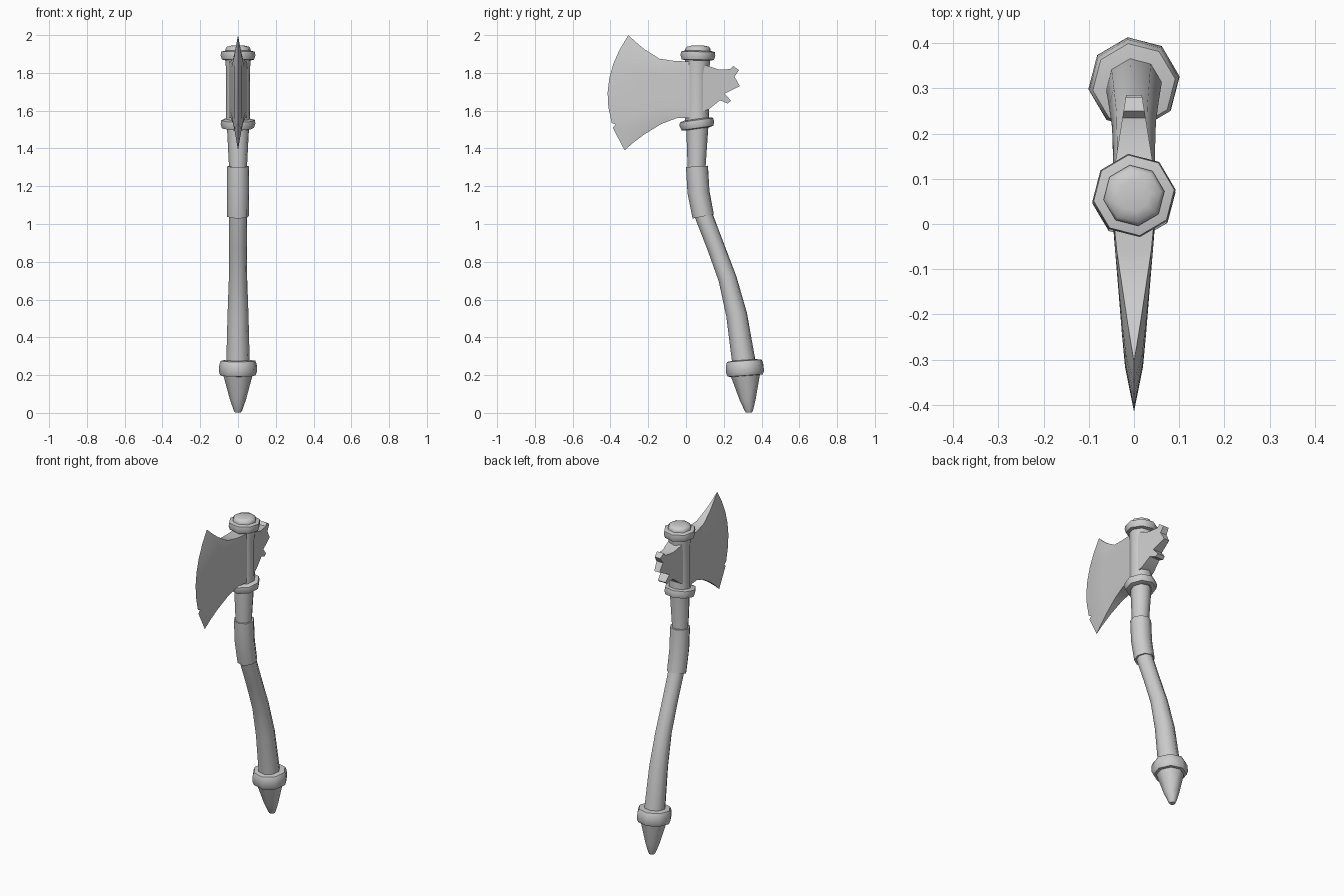
import bpy, bmesh, math
from mathutils import Vector

if "Cube" in bpy.data.objects:
    bpy.data.objects.remove(bpy.data.objects["Cube"])

SIDES = 8
TWIST = math.radians(8)


def finish(name, bm, angle=35):
    bmesh.ops.recalc_face_normals(bm, faces=bm.faces)
    me = bpy.data.meshes.new(name)
    bm.to_mesh(me)
    bm.free()
    ob = bpy.data.objects.new(name, me)
    bpy.context.collection.objects.link(ob)
    bpy.ops.object.select_all(action='DESELECT')
    ob.select_set(True)
    bpy.context.view_layer.objects.active = ob
    bpy.ops.object.shade_smooth_by_angle(angle=math.radians(angle))
    return ob


def tube(name, rows, angle=50):
    """Eight-sided sweep through (y, z, radius) rows, square to the path."""
    bm = bmesh.new()
    rings = []
    for i, (y, z, r) in enumerate(rows):
        a, b = rows[max(i - 1, 0)], rows[min(i + 1, len(rows) - 1)]
        t = Vector((0, b[0] - a[0], b[1] - a[1])).normalized()
        side = Vector((0, t.z, -t.y))
        ring = []
        for k in range(SIDES):
            an = TWIST + 2 * math.pi * k / SIDES
            co = Vector((0, y, z)) + r * (math.cos(an) * Vector((1, 0, 0)) + math.sin(an) * side)
            ring.append(bm.verts.new(co))
        rings.append(ring)
    for p, q in zip(rings, rings[1:]):
        for k in range(SIDES):
            n = (k + 1) % SIDES
            bm.faces.new((p[k], p[n], q[n], q[k]))
    bm.faces.new(rings[0])
    bm.faces.new(rings[-1])
    return finish(name, bm, angle)


def collar(name, y, z, tilt, profile):
    """Ring part: profile of (height along axis, radius), leaning by tilt."""
    return tube(name, [(y - h * math.sin(tilt), z + h * math.cos(tilt), r) for h, r in profile])


# Curved wooden handle
tube("handle", [(0.31, 0.24, 0.062), (0.303, 0.29, 0.062), (0.268, 0.52, 0.056),
                (0.22, 0.71, 0.049), (0.157, 0.88, 0.047), (0.092, 1.05, 0.048),
                (0.063, 1.17, 0.048), (0.056, 1.3, 0.048), (0.06, 1.53, 0.06)])

# Wrapped grip sleeve
tube("grip_sleeve", [(0.091, 1.04, 0.058), (0.066, 1.17, 0.059), (0.058, 1.305, 0.059)])

# Pommel collar and spike
collar("pommel_collar", 0.311, 0.238, 0.07,
       [(-0.042, 0.075), (-0.04, 0.094), (-0.02, 0.102), (0.02, 0.1), (0.038, 0.092), (0.042, 0.065)])
tube("pommel_spike", [(0.334, 0.002, 0.016), (0.333, 0.014, 0.023), (0.327, 0.07, 0.043),
                      (0.314, 0.21, 0.081)])

# Head socket, its two collars and the cap
tube("head_socket", [(0.06, 1.51, 0.066), (0.059, 1.6, 0.063), (0.059, 1.8, 0.063),
                     (0.062, 1.9, 0.07)])
band = [(-0.026, 0.066), (-0.022, 0.086), (0, 0.093), (0.02, 0.09), (0.026, 0.066)]
collar("lower_collar", 0.058, 1.53, 0.14, band)
collar("upper_collar", 0.063, 1.892, -0.02, band)
tube("top_cap", [(0.063, 1.88, 0.068), (0.063, 1.926, 0.068), (0.063, 1.938, 0.06),
                 (0.063, 1.944, 0.035)])

# Blade: columns of (top y, top z, bottom y, bottom z, edge half-width, middle half-width)
columns = [(0.03, 1.86, 0.03, 1.56, 0.047, 0.049),
           (-0.06, 1.863, -0.05, 1.56, 0.038, 0.042),
           (-0.14, 1.875, -0.13, 1.53, 0.026, 0.035),
           (-0.22, 1.925, -0.22, 1.475, 0.014, 0.027),
           (-0.27, 1.967, -0.28, 1.43, 0.006, 0.02),
           (-0.305, 2.0, -0.325, 1.39, 0.0, 0.0)]
bulge = [0, 0, 0.005, 0.02, 0.04, 0.1]
ROWS = 8
bm = bmesh.new()
grid = []
for (ty, tz, by, bz, te, tm), out in zip(columns, bulge):
    col = []
    for j in range(ROWS + 1):
        u = j / ROWS
        arc = 1 - (2 * u - 1) ** 2
        y = ty + (by - ty) * u - out * arc
        z = tz + (bz - tz) * u
        w = te + (tm - te) * min(1, 2 * arc)
        if w == 0:
            v = bm.verts.new((0, y, z))
            col.append((v, v))
        else:
            col.append((bm.verts.new((w, y, z)), bm.verts.new((-w, y, z))))
    grid.append(col)
# Chip in the cutting edge
grid[-1][6][0].co = (0, -0.393, 1.535)
grid[-1][7][0].co = (0, -0.388, 1.51)


def face(*vs):
    bm.faces.new(list(dict.fromkeys(vs)))


for a, b in zip(grid, grid[1:]):
    for j in range(ROWS):
        if b is grid[-1] and j == 6:
            chip = bm.verts.new((0, -0.372, 1.526))
            for s in (0, 1):
                face(a[j][s], b[j][s], chip, b[j + 1][s], a[j + 1][s])
            continue
        for s in (0, 1):
            face(a[j][s], b[j][s], b[j + 1][s], a[j + 1][s])
    for j in (0, ROWS):
        face(a[j][0], a[j][1], b[j][1], b[j][0])
for j in range(ROWS):
    face(grid[0][j][0], grid[0][j][1], grid[0][j + 1][1], grid[0][j + 1][0])
finish("blade", bm, 30)

# Broken rear spur: jagged outline, thinning away from the socket
outline = [(0.07, 1.85), (0.115, 1.837), (0.175, 1.817), (0.235, 1.82), (0.25, 1.837),
           (0.28, 1.815), (0.257, 1.78), (0.285, 1.73), (0.205, 1.69), (0.238, 1.652),
           (0.22, 1.638), (0.18, 1.655), (0.12, 1.607), (0.07, 1.59)]
bm = bmesh.new()
sides = [[bm.verts.new((s * (0.052 - 0.16 * (y - 0.07)), y, z)) for y, z in outline] for s in (1, -1)]
for ring in sides:
    bm.faces.new(ring)
for k in range(len(outline)):
    n = (k + 1) % len(outline)
    bm.faces.new((sides[0][k], sides[0][n], sides[1][n], sides[1][k]))
finish("rear_spur", bm, 30)
